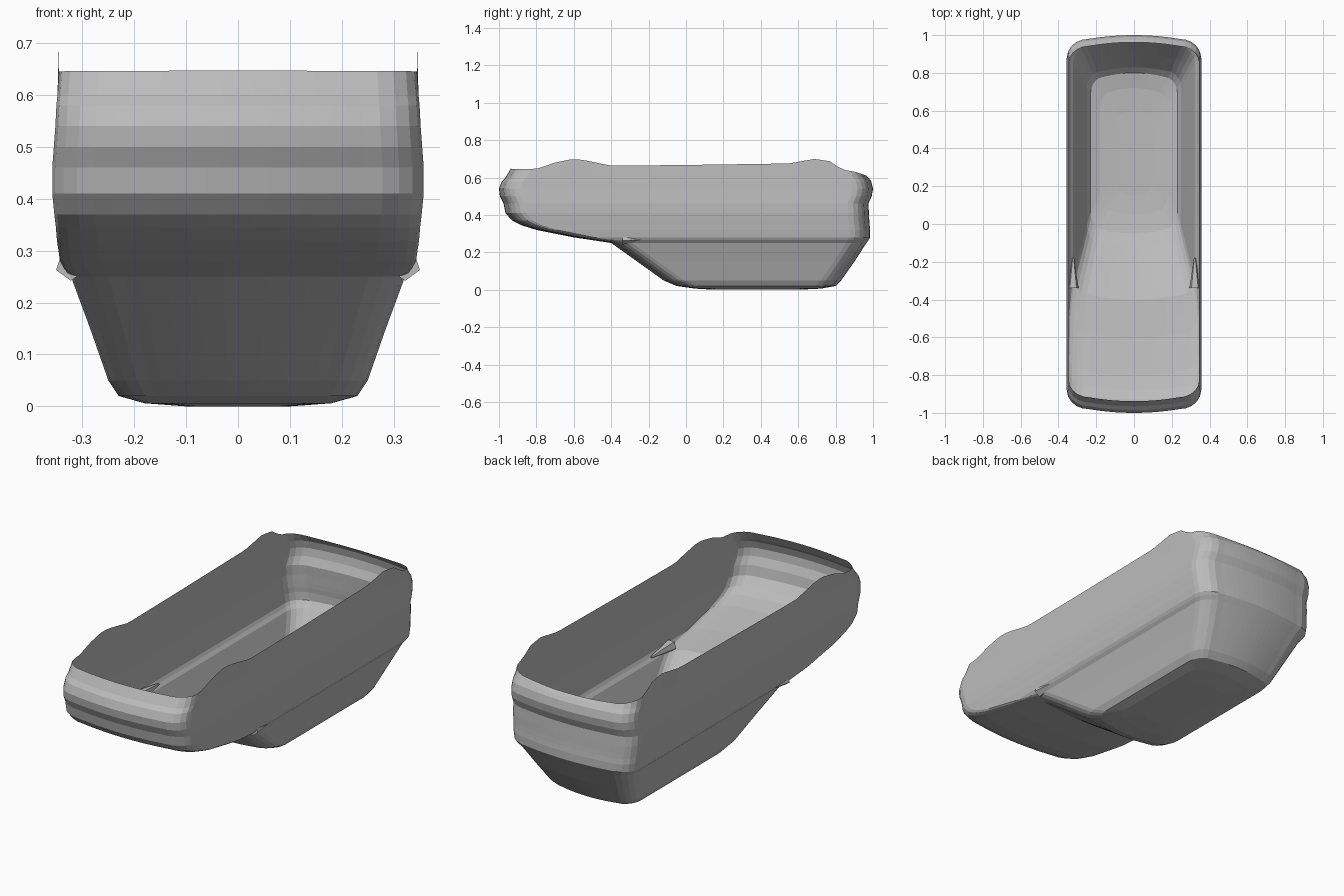
import bpy
import bmesh
import math
from mathutils import Matrix

default_cube = bpy.data.objects.get("Cube")
if default_cube:
    bpy.data.objects.remove(default_cube, do_unlink=True)

SIDE_STEPS, CORNER_STEPS, END_STEPS = 40, 5, 8

# Horizontal sections: height, front y, back y, half width
SECTIONS = [
    (0.0, 0.15, 0.6, 0.10),
    (0.006, 0.05, 0.72, 0.18),
    (0.02, -0.05, 0.8, 0.23),
    (0.05, -0.12, 0.83, 0.25),
    (0.15, -0.26, 0.9, 0.285),
    (0.25, -0.4, 0.965, 0.322),
    (0.265, -0.5, 0.975, 0.335),
    (0.28, -0.6, 0.985, 0.343),
    (0.3, -0.7, 0.985, 0.346),
    (0.32, -0.8, 0.985, 0.349),
    (0.345, -0.88, 0.982, 0.351),
    (0.37, -0.93, 0.98, 0.354),
    (0.41, -0.965, 0.978, 0.358),
    (0.46, -0.975, 0.975, 0.358),
    (0.5, -0.995, 0.993, 0.355),
    (0.54, -1.0, 1.0, 0.352),
    (0.58, -0.985, 0.99, 0.35),
    (0.6, -0.965, 0.975, 0.348),
]

# Height of the open rim along the length
RIM = [(-0.94, 0.647), (-0.8, 0.645), (-0.7, 0.68), (-0.6, 0.7),
       (-0.53, 0.69), (-0.4, 0.663), (0.0, 0.667), (0.55, 0.675),
       (0.69, 0.7), (0.78, 0.685), (0.83, 0.642), (0.9, 0.632), (0.96, 0.612)]


def rim_height(y):
    if y <= RIM[0][0]:
        return RIM[0][1]
    for (y0, z0), (y1, z1) in zip(RIM, RIM[1:]):
        if y <= y1:
            return z0 + (z1 - z0) * (y - y0) / (y1 - y0)
    return RIM[-1][1]


def lerp(a, b, t):
    return a + (b - a) * t


def outline(front, back, width):
    """Rounded rectangle with gently bowed ends, counter-clockwise."""
    rx, ry, bow = width * 0.32, 0.09, 0.02
    half = []
    # Left side from front to back
    for i in range(SIDE_STEPS):
        t = i / SIDE_STEPS
        half.append((width, lerp(front + ry + bow, back - ry - bow, t)))
    # Back corner, then the back end up to the middle
    for i in range(CORNER_STEPS):
        a = math.pi / 2 * i / CORNER_STEPS
        half.append((width - rx + rx * math.cos(a),
                     back - bow - ry + ry * math.sin(a)))
    for i in range(END_STEPS + 1):
        t = 1 - i / END_STEPS
        half.append(((width - rx) * t, back - bow * t * t))
    # Front end from the middle, then the front corner
    start = []
    for i in range(END_STEPS):
        t = i / END_STEPS
        start.append(((width - rx) * t, front + bow * t * t))
    for i in range(CORNER_STEPS):
        a = math.pi / 2 * (1 - i / CORNER_STEPS)
        start.append((width - rx + rx * math.cos(a),
                      front + bow + ry - ry * math.sin(a)))
    half = start + half
    return half + [(-x, y) for x, y in half[-2:0:-1]]


def finish(bm, name, material):
    bmesh.ops.recalc_face_normals(bm, faces=bm.faces)
    mesh = bpy.data.meshes.new(name)
    bm.to_mesh(mesh)
    bm.free()
    mesh.materials.append(material)
    obj = bpy.data.objects.new(name, mesh)
    bpy.context.collection.objects.link(obj)
    return obj


grey = bpy.data.materials.new("plain_grey")
grey.use_nodes = True
colour = (0.5, 0.5, 0.5, 1)
grey.diffuse_color = colour
grey.node_tree.nodes["Principled BSDF"].inputs["Base Color"].default_value = colour

# Open shell lofted through the sections
bm = bmesh.new()
loops = [[bm.verts.new((x, y, z)) for x, y in outline(front, back, width)]
         for z, front, back, width in SECTIONS]
# Uneven upper rim
loops.append([bm.verts.new((x, y, rim_height(y)))
              for x, y in outline(-0.938, 0.962, 0.345)])
for low, high in zip(loops, loops[1:]):
    count = len(low)
    for i in range(count):
        j = (i + 1) % count
        bm.faces.new((low[i], low[j], high[j], high[i]))
# Floor
bm.faces.new(loops[0][::-1])
finish(bm, "body_shell", grey)

# Small pointed lips where the front underside meets the sides
for side, name in ((1, "left_lip"), (-1, "right_lip")):
    bm = bmesh.new()
    bmesh.ops.create_cone(bm, cap_ends=True, segments=5, radius1=0.03,
                          radius2=0.005, depth=0.16)
    bmesh.ops.transform(bm, verts=bm.verts, matrix=(
        Matrix.Translation((side * 0.322, -0.26, 0.272))
        @ Matrix.Rotation(-math.pi / 2, 4, 'X')))
    finish(bm, name, grey)
